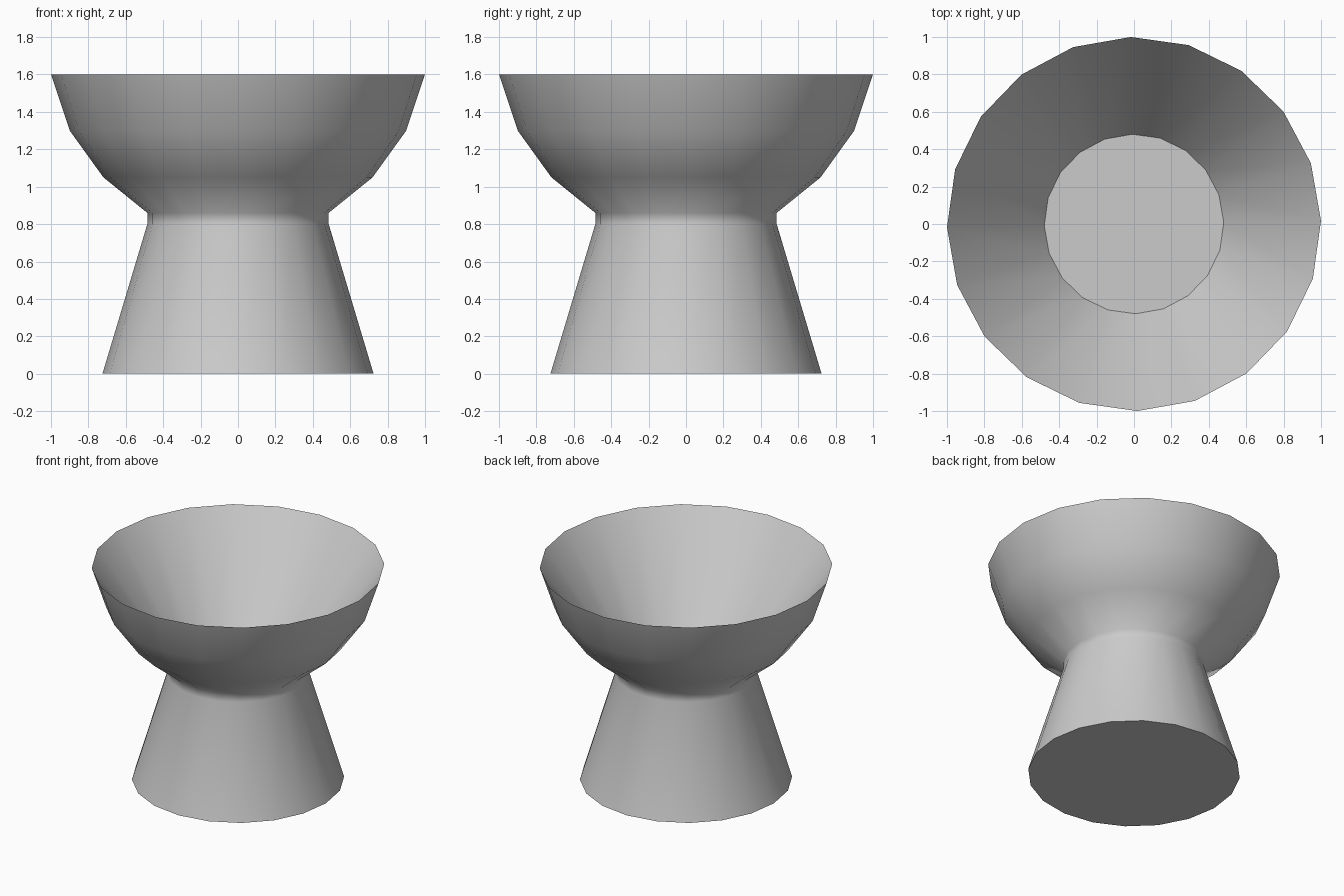
import bpy, bmesh, math

if "Cube" in bpy.data.objects:
    bpy.data.objects.remove(bpy.data.objects["Cube"])

SIDES = 20
TURN = math.radians(1)


def lathe(name, profile):
    """Spin an (radius, height) profile and cap both of its ends."""
    bm = bmesh.new()
    rings = []
    for r, z in profile:
        angles = [TURN + math.tau * i / SIDES for i in range(SIDES)]
        rings.append([bm.verts.new((r * math.cos(a), r * math.sin(a), z)) for a in angles])
    for low, high in zip(rings, rings[1:]):
        for i in range(SIDES):
            j = (i + 1) % SIDES
            bm.faces.new((low[i], low[j], high[j], high[i])).smooth = True
    caps = [bm.faces.new(rings[0][::-1]), bm.faces.new(rings[-1])]
    # Crisp edges around the flat caps and the bowl rim
    rim = rings[max(range(len(profile)), key=lambda k: profile[k][1])]
    for loop in (rings[0], rings[-1], rim):
        for i in range(SIDES):
            bm.edges.get((loop[i], loop[(i + 1) % SIDES])).smooth = False
    mesh = bpy.data.meshes.new(name)
    bm.to_mesh(mesh)
    bm.free()
    obj = bpy.data.objects.new(name, mesh)
    bpy.context.collection.objects.link(obj)
    return obj


# Flared foot, short neck, rounded bowl, then the conical inside down to its floor
lathe("pedestal_bowl", [(0.725, 0), (0.485, 0.8), (0.485, 0.86), (0.72, 1.05),
                        (0.9, 1.3), (1.0, 1.6), (0.48, 0.87)])
